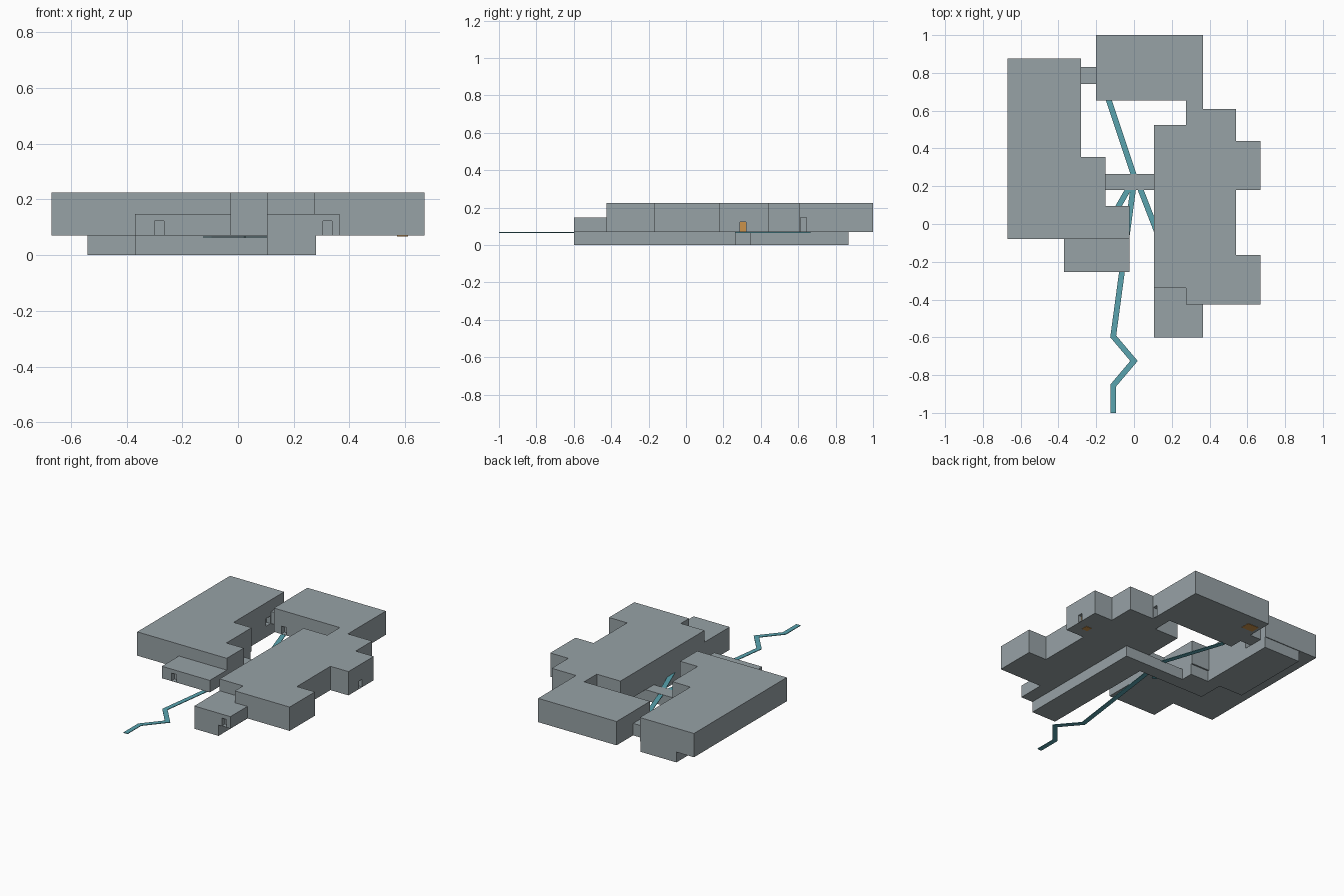
import bpy, bmesh
from mathutils import Vector

if "Cube" in bpy.data.objects:
    bpy.data.objects.remove(bpy.data.objects["Cube"])

Z0, Z1, Z2, Z3 = 0.0, 0.07, 0.148, 0.225


def material(name, rgb):
    m = bpy.data.materials.new(name)
    m.diffuse_color = (*rgb, 1)
    m.use_nodes = True
    m.node_tree.nodes["Principled BSDF"].inputs["Base Color"].default_value = m.diffuse_color
    return m


GREY = material("stone grey", (0.31, 0.36, 0.38))
TEAL = material("water teal", (0.10, 0.37, 0.43))
ORANGE = material("warm orange", (0.60, 0.29, 0.07))


def prism(name, outline, z0, z1, mat):
    """Extrude a flat outline from z0 up to z1."""
    bm = bmesh.new()
    face = bm.faces.new([bm.verts.new((x, y, z0)) for x, y in outline])
    top = bmesh.ops.extrude_face_region(bm, geom=[face])["geom"]
    for v in top:
        if isinstance(v, bmesh.types.BMVert):
            v.co.z = z1
    bmesh.ops.recalc_face_normals(bm, faces=bm.faces)
    me = bpy.data.meshes.new(name)
    bm.to_mesh(me)
    bm.free()
    me.materials.append(mat)
    ob = bpy.data.objects.new(name, me)
    bpy.context.collection.objects.link(ob)
    return ob


def box(name, x0, x1, y0, y1, z0, z1, mat=GREY):
    return prism(name, [(x0, y0), (x1, y0), (x1, y1), (x0, y1)], z0, z1, mat)


def stream(name, points, width=0.03):
    """Flat mitred ribbon of water along a path."""
    pts = [Vector(p) for p in points]
    left, right = [], []
    for i, p in enumerate(pts):
        a = (p - pts[i - 1]).normalized() if i else None
        b = (pts[i + 1] - p).normalized() if i < len(pts) - 1 else None
        a, b = a or b, b or a
        na, nb = Vector((-a.y, a.x)), Vector((-b.y, b.x))
        n = (na + nb).normalized()
        n = n * (width / 2 / n.dot(na))
        left.append(p + n)
        right.append(p - n)
    return prism(name, left + right[::-1], Z1 - 0.006, Z1 - 0.002, TEAL)


def doorway(target, x0, x1, y0, y1, z1=0.122):
    """Cut a shallow door opening."""
    cutter = box("door_cutter", x0, x1, y0, y1, Z1 + 0.002, z1)
    cutter.hide_render = True
    cutter.hide_set(True)
    mod = target.modifiers.new("doorway", "BOOLEAN")
    mod.operation = "DIFFERENCE"
    mod.solver = "EXACT"
    mod.object = cutter


# Tall halls
right_hall = prism("right_hall", [
    (0.105, -0.34), (0.275, -0.34), (0.275, -0.425), (0.67, -0.425),
    (0.67, -0.165), (0.54, -0.165), (0.54, 0.18), (0.67, 0.18),
    (0.67, 0.44), (0.54, 0.44), (0.54, 0.61), (0.365, 0.61),
    (0.365, 1.0), (-0.2, 1.0), (-0.2, 0.655), (0.275, 0.655),
    (0.275, 0.525), (0.105, 0.525)], Z1, Z3, GREY)
left_hall = prism("left_hall", [
    (-0.67, -0.08), (-0.025, -0.08), (-0.025, 0.095), (-0.15, 0.095),
    (-0.15, 0.355), (-0.28, 0.355), (-0.28, 0.875), (-0.67, 0.875)],
    Z1, Z3, GREY)

# Low porches and the link between the halls
right_porch = prism("right_porch", [
    (0.105, -0.6), (0.365, -0.6), (0.365, -0.425), (0.275, -0.425),
    (0.275, -0.34), (0.105, -0.34)], Z1, Z2, GREY)
left_porch = box("left_porch", -0.37, -0.025, -0.255, -0.08, Z1, Z2)
box("hall_link", -0.28, -0.2, 0.74, 0.83, Z1, Z2)

# Lower storey with the bridge across the water
prism("lower_right_and_bridge", [
    (0.105, -0.6), (0.28, -0.6), (0.28, 0.265), (-0.15, 0.265),
    (-0.15, 0.18), (0.105, 0.18)], Z0, Z1, GREY)
prism("lower_left", [
    (-0.54, 0.345), (-0.37, 0.345), (-0.37, 0.18), (-0.15, 0.18),
    (-0.15, 0.345), (-0.28, 0.345), (-0.28, 0.87), (-0.54, 0.87)],
    Z0, Z1, GREY)

# Door openings
doorway(left_porch, -0.3, -0.265, -0.27, -0.225)
doorway(right_porch, 0.305, 0.337, -0.62, -0.57)
doorway(right_hall, 0.64, 0.69, 0.288, 0.32)
doorway(right_hall, -0.145, -0.11, 0.64, 0.685)
doorway(right_hall, 0.335, 0.38, 0.612, 0.645, 0.146)
doorway(left_hall, -0.31, -0.26, 0.69, 0.735)

# Orange inner door and floor patches
box("inner_door", 0.64, 0.645, 0.288, 0.32, Z1 + 0.002, 0.122, ORANGE)
box("floor_patch_back", -0.18, -0.1, 0.87, 0.93, Z1 - 0.002, Z1 + 0.001, ORANGE)
box("floor_patch_side", 0.57, 0.61, 0.25, 0.29, Z1 - 0.002, Z1 + 0.001, ORANGE)

# Streams
stream("main_stream", [(0.0, 0.22), (-0.11, -0.595), (0.0, -0.725),
                       (-0.11, -0.855), (-0.11, -1.0)])
stream("north_stream", [(-0.135, 0.66), (0.005, 0.24)])
stream("west_stream", [(-0.01, 0.22), (-0.09, 0.08)])
stream("east_stream", [(0.02, 0.22), (0.125, -0.05)])
